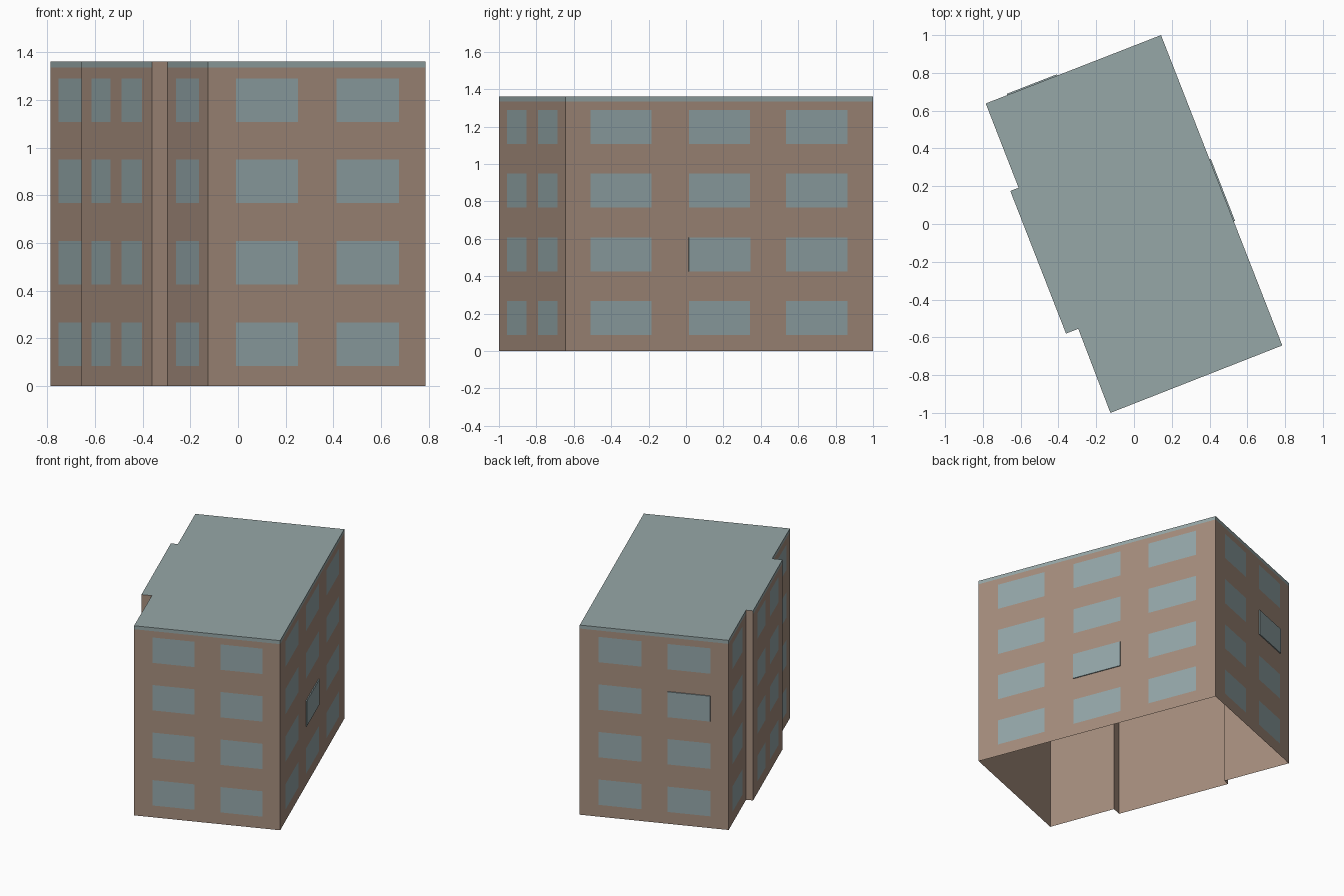
import bpy
import bmesh
from mathutils import Vector

cube = bpy.data.objects.get("Cube")
if cube:
    bpy.data.objects.remove(cube)

HEIGHT, BAND = 1.36, 0.025
FLOOR, SILL, PANE = 0.341, 0.085, 0.182


def material(name, color):
    mat = bpy.data.materials.new(name)
    mat.use_nodes = True
    mat.diffuse_color = (*color, 1)
    mat.node_tree.nodes["Principled BSDF"].inputs["Base Color"].default_value = (*color, 1)
    return mat


brick = material("brown brick", (0.376, 0.266, 0.205))
slate = material("grey green roof", (0.305, 0.386, 0.386))
glass = material("blue grey glass", (0.296, 0.384, 0.396))


def finish(name, bm, mats):
    mesh = bpy.data.meshes.new(name)
    bm.to_mesh(mesh)
    bm.free()
    for mat in mats:
        mesh.materials.append(mat)
    obj = bpy.data.objects.new(name, mesh)
    bpy.context.collection.objects.link(obj)


def quad(bm, a, b, z0, z1, slot=0):
    face = bm.faces.new([bm.verts.new((p.x, p.y, z)) for p, z in ((a, z0), (b, z0), (b, z1), (a, z1))])
    face.material_index = slot


# Footprint, counter-clockwise from the front left corner
plan = [Vector(p) for p in ((-0.125, -1.0), (0.785, -0.643), (0.143, 1.0), (-0.785, 0.638),
                            (-0.611, 0.192), (-0.655, 0.175), (-0.36, -0.58), (-0.295, -0.555))]
walls = {"front": 0, "right": 1, "back": 2, "rear_bay": 3, "rear_return": 4,
         "middle_bay": 5, "front_return": 6, "front_bay": 7}

# Window columns on each wall, as spans of the wall's length
pair = [(0.127, 0.414), (0.591, 0.878)]
columns = {"front": pair, "back": pair,
           "right": [(0.081, 0.279), (0.4, 0.599), (0.717, 0.917)],
           "rear_bay": [(0.2, 0.78)], "front_bay": [(0.21, 0.78)],
           "middle_bay": [(0.14, 0.415), (0.57, 0.86)]}
# Panes that stand proud of the wall: wall, column, floor
proud = {("right", 1, 1), ("back", 1, 2)}

# Outer walls, open below, with a coping band on all but the returns
bm = bmesh.new()
for name, i in walls.items():
    a, b = plan[i], plan[(i + 1) % len(plan)]
    top = HEIGHT if "return" in name else HEIGHT - BAND
    quad(bm, a, b, 0, top)
    if top < HEIGHT:
        quad(bm, a, b, top, HEIGHT, 1)
bmesh.ops.remove_doubles(bm, verts=bm.verts, dist=0.0001)
finish("walls", bm, [brick, slate])

# Flat roof
bm = bmesh.new()
bm.faces.new([bm.verts.new((p.x, p.y, HEIGHT)) for p in plan])
finish("roof", bm, [slate])

# Window panes
for name, spans in columns.items():
    a, b = plan[walls[name]], plan[(walls[name] + 1) % len(plan)]
    along = (b - a).normalized()
    out = Vector((along.y, -along.x))
    bm = bmesh.new()
    for c, (s, e) in enumerate(spans):
        for level in range(4):
            z = SILL + level * FLOOR
            depth = 0.007 if (name, c, level) in proud else 0.0015
            p, q = a.lerp(b, s), a.lerp(b, e)
            po, qo = p + out * depth, q + out * depth
            quad(bm, po, qo, z, z + PANE)
            if depth > 0.002:
                # Side, top and bottom edges of the proud pane
                quad(bm, p, po, z, z + PANE)
                quad(bm, qo, q, z, z + PANE)
                for h, ring in ((z, (p, q, qo, po)), (z + PANE, (po, qo, q, p))):
                    bm.faces.new([bm.verts.new((v.x, v.y, h)) for v in ring])
    finish(name + "_windows", bm, [glass])
